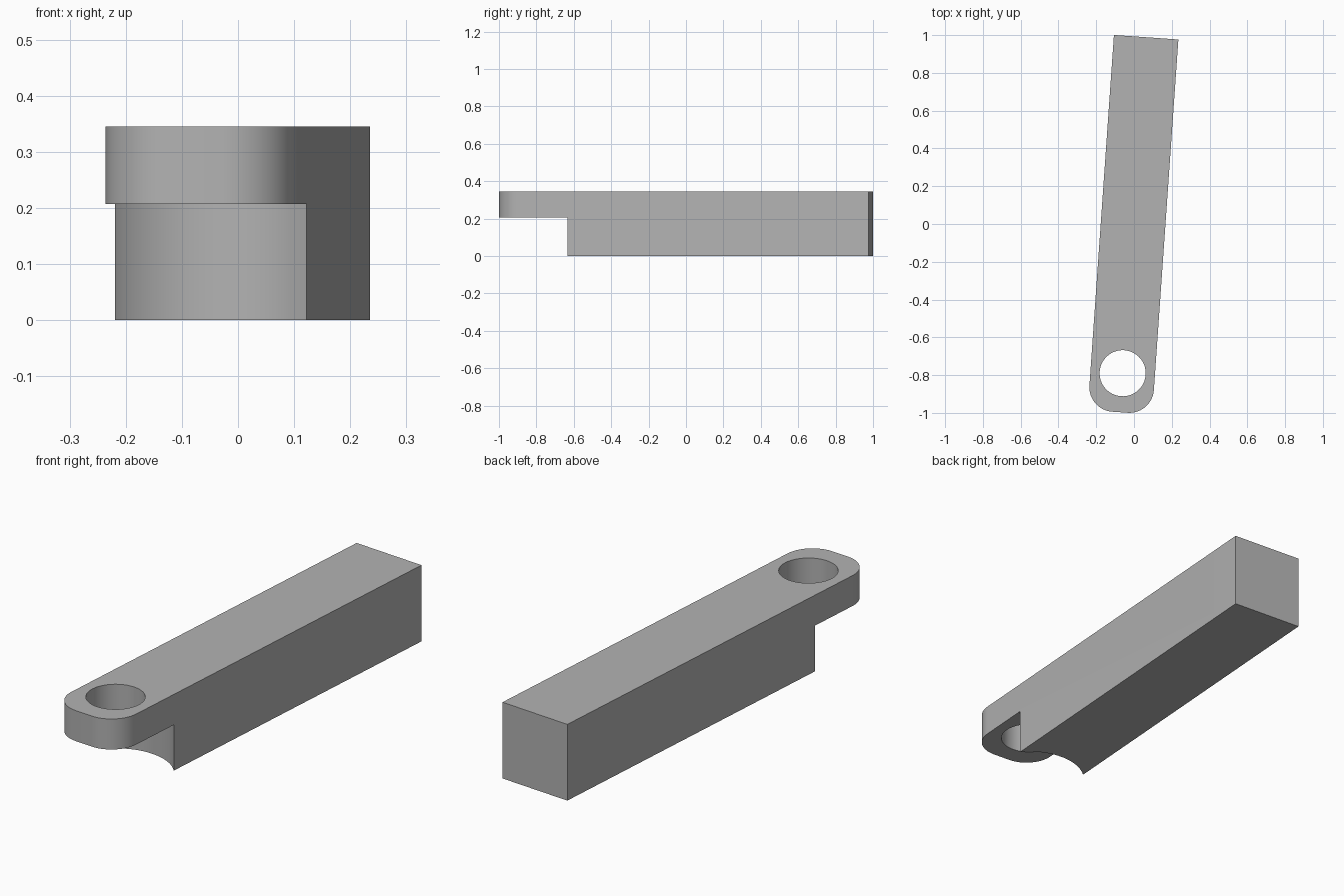
import bpy
import bmesh
from math import cos, sin, pi, radians
from mathutils import Matrix

if "Cube" in bpy.data.objects:
    bpy.data.objects.remove(bpy.data.objects["Cube"], do_unlink=True)

HALF_WIDTH, BACK, FRONT, CORNER = 0.171, 1.783, -0.207, 0.13
HEIGHT, LUG_BOTTOM = 0.345, 0.207
HOLE, RELIEF = 0.122, 0.24
# The bar is drawn around its hole, then turned and set in place
PLACE = Matrix.Translation((-0.06, -0.79, 0)) @ Matrix.Rotation(radians(-4), 4, "Z")


def arc(cx, cy, radius, start, end, steps):
    angles = [radians(start + (end - start) * i / steps) for i in range(steps + 1)]
    return [(cx + radius * cos(a), cy + radius * sin(a)) for a in angles]


def prism(name, outline, bottom, top):
    bm = bmesh.new()
    base = bm.faces.new([bm.verts.new((x, y, bottom)) for x, y in outline])
    walls = bmesh.ops.extrude_face_region(bm, geom=[base])
    moved = [v for v in walls["geom"] if isinstance(v, bmesh.types.BMVert)]
    bmesh.ops.translate(bm, verts=moved, vec=(0, 0, top - bottom))
    bmesh.ops.recalc_face_normals(bm, faces=bm.faces)
    mesh = bpy.data.meshes.new(name)
    bm.to_mesh(mesh)
    bm.free()
    obj = bpy.data.objects.new(name, mesh)
    bpy.context.collection.objects.link(obj)
    obj.matrix_world = PLACE
    return obj


# Grey material
grey = bpy.data.materials.new("plain grey")
grey.use_nodes = True
grey.diffuse_color = (0.45, 0.45, 0.45, 1)
grey.node_tree.nodes["Principled BSDF"].inputs["Base Color"].default_value = grey.diffuse_color

# Bar with a square back end and two rounded front corners
cx, cy = HALF_WIDTH - CORNER, FRONT + CORNER
outline = [(HALF_WIDTH, BACK), (-HALF_WIDTH, BACK)]
outline += arc(-cx, cy, CORNER, 180, 270, 20) + arc(cx, cy, CORNER, 270, 360, 20)
bar = prism("lever_bar", outline, 0, HEIGHT)
bar.data.materials.append(grey)

# Cutters: the through hole, and the concave relief below the lug
hole = prism("hole_cutter", arc(0, 0, HOLE, 0, 360, 64)[:-1], -0.1, HEIGHT + 0.1)
relief_outline = arc(0, 0, RELIEF, 0, 180, 48) + [(-RELIEF, -0.5), (RELIEF, -0.5)]
relief = prism("relief_cutter", relief_outline, -0.1, LUG_BOTTOM)

bpy.ops.object.select_all(action="DESELECT")
bpy.context.view_layer.objects.active = bar
bar.select_set(True)
for cutter in (relief, hole):
    cutter.hide_render = True
    cut = bar.modifiers.new(cutter.name, "BOOLEAN")
    cut.operation, cut.solver, cut.object = "DIFFERENCE", "EXACT", cutter
    bpy.ops.object.modifier_apply(modifier=cut.name)
    bpy.data.objects.remove(cutter, do_unlink=True)

# Smooth round walls with crisp edges
bpy.ops.object.shade_smooth_by_angle(angle=radians(30))
